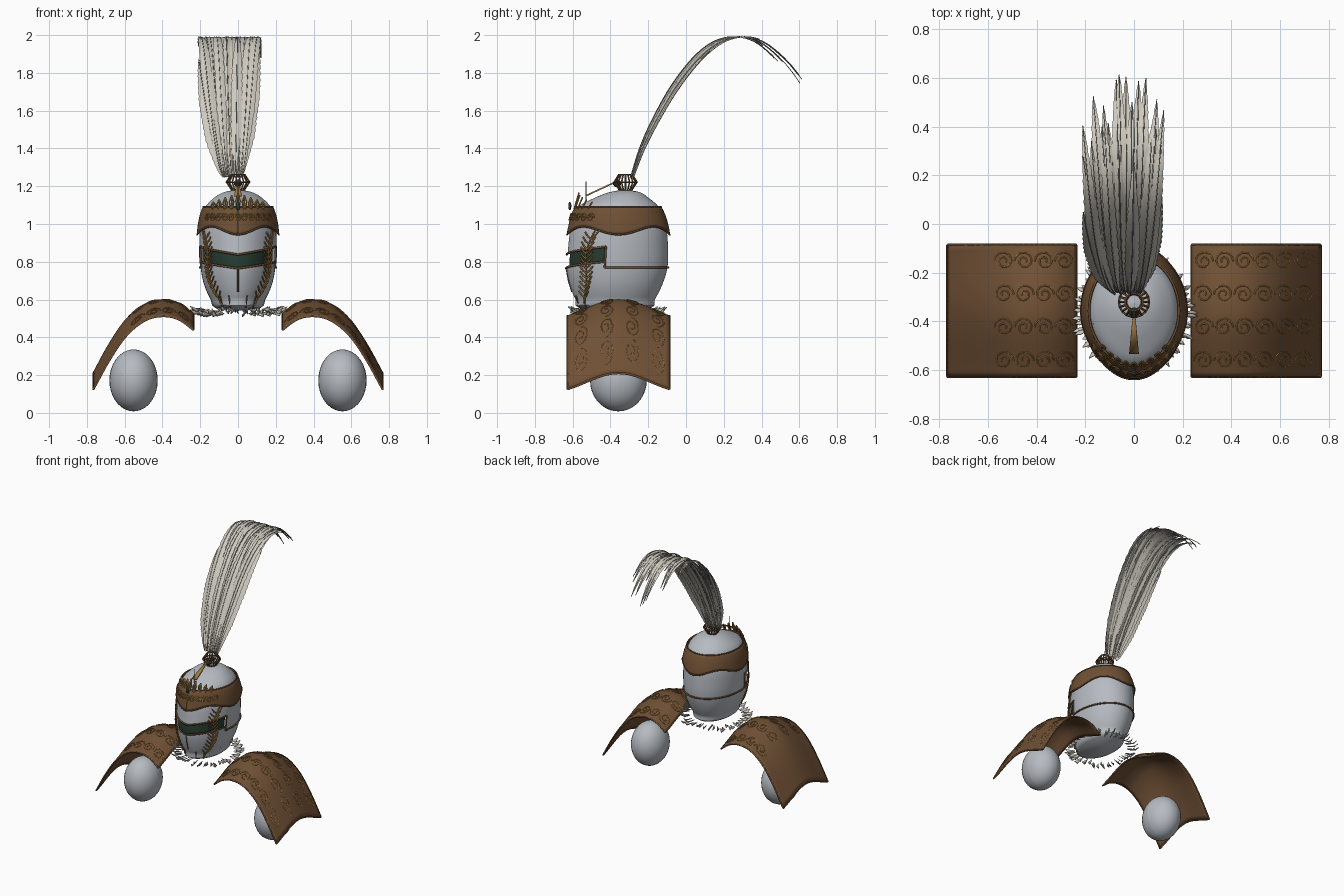
import bpy
import math
import random
from math import sin, cos, pi, radians

random.seed(4)
if "Cube" in bpy.data.objects:
    bpy.data.objects.remove(bpy.data.objects["Cube"])


def material(name, r, g, b):
    m = bpy.data.materials.new(name)
    m.use_nodes = True
    m.diffuse_color = (r, g, b, 1)
    m.node_tree.nodes["Principled BSDF"].inputs["Base Color"].default_value = (r, g, b, 1)
    return m


SILVER = material("silver", 0.47, 0.50, 0.54)
LEATHER = material("brown leather", 0.16, 0.08, 0.035)
GOLD = material("old gold", 0.36, 0.19, 0.05)
FEATHER = material("ivory feather", 0.62, 0.59, 0.52)
QUILL = material("grey quill", 0.25, 0.23, 0.20)
GREEN = material("dark green", 0.02, 0.045, 0.03)


def add(name, data, mat):
    data.materials.append(mat)
    ob = bpy.data.objects.new(name, data)
    bpy.context.collection.objects.link(ob)
    return ob


def mesh(name, verts, faces, mat):
    me = bpy.data.meshes.new(name)
    me.from_pydata(verts, [], faces)
    me.shade_smooth()
    me.set_sharp_from_angle(angle=radians(40))
    return add(name, me, mat)


def grid(name, fn, nu, nv, mat, thick=0):
    """Surface patch from fn(u, v), both running 0 to 1."""
    verts = [fn(i / nu, j / nv) for j in range(nv + 1) for i in range(nu + 1)]
    w = nu + 1
    faces = [(j * w + i, j * w + i + 1, (j + 1) * w + i + 1, (j + 1) * w + i)
             for j in range(nv) for i in range(nu)]
    ob = mesh(name, verts, faces, mat)
    if thick:
        mod = ob.modifiers.new("thickness", "SOLIDIFY")
        mod.thickness, mod.offset = thick, 0
    return ob


def tubes(name, paths, radius, mat):
    cu = bpy.data.curves.new(name, "CURVE")
    cu.dimensions = "3D"
    cu.bevel_depth, cu.bevel_resolution, cu.use_fill_caps = radius, 1, True
    for path in paths:
        sp = cu.splines.new("POLY")
        sp.points.add(len(path) - 1)
        for p, co in zip(sp.points, path):
            p.co = (*co, 1)
    return add(name, cu, mat)


def ellipsoid(name, centre, size, mat):
    def fn(u, v):
        a, b = 2 * pi * u, pi * (v - 0.5)
        unit = (cos(a) * cos(b), sin(a) * cos(b), sin(b))
        return [c + s * k for c, s, k in zip(centre, size, unit)]
    return grid(name, fn, 32, 18, mat)


def interp(table, x):
    """Smooth interpolation of rows (x, values...)."""
    n = len(table) - 1
    i = max(k for k in range(n) if k == 0 or table[k][0] <= x)
    a, b = table[i], table[i + 1]
    p, q = table[max(i - 1, 0)], table[min(i + 2, n)]
    h = b[0] - a[0]
    t = min(max((x - a[0]) / h, 0), 1)
    out = []
    for k in range(1, len(a)):
        m0 = (b[k] - p[k]) / (b[0] - p[0]) * h
        m1 = (q[k] - a[k]) / (q[0] - a[0]) * h
        d = b[k] - a[k]
        out.append(a[k] + t * m0 + t * t * (3 * d - 2 * m0 - m1) + t ** 3 * (m0 + m1 - 2 * d))
    return out


# Helmet body: height, half width, front y, back y
HELM = [(0.54, 0, -0.37, -0.37), (0.55, 0.11, -0.55, -0.20), (0.60, 0.145, -0.585, -0.165),
        (0.68, 0.18, -0.615, -0.125), (0.77, 0.198, -0.632, -0.098), (0.86, 0.204, -0.625, -0.095),
        (0.98, 0.2, -0.61, -0.105), (1.09, 0.172, -0.57, -0.145), (1.14, 0.125, -0.48, -0.20),
        (1.17, 0.07, -0.40, -0.25), (1.183, 0, -0.325, -0.325)]


def helm(t, z, off=0.0):
    rx, yf, yb = interp(HELM, z)
    rx, ry = max(rx, 0) + off, (yb - yf) / 2 + off
    return (rx * sin(t) * (1 - 0.1 * max(0, cos(t)) ** 2), (yf + yb) / 2 - ry * cos(t), z)


def patch(name, t0, t1, lo, hi, off, mat, n=32, rows=16, ease=False, thick=0):
    def fn(u, v):
        t = t0 + (t1 - t0) * u
        v = 1 - (1 - v) ** 2 if ease else v
        return helm(t, lo(t) + (hi(t) - lo(t)) * v, off)
    return grid(name, fn, n, rows, mat, thick)


SIDE = radians(76)
SEAM = 0.77


def slit_low(t): return 0.765 + 0.035 * min(1, abs(t) / SIDE)
def slit_top(t): return 0.838 + 0.042 * min(1, abs(t) / SIDE)
def band_low(t): return 0.965 - 0.021 * cos(4 * t)


patch("jaw_front", -SIDE, SIDE, lambda t: 0.54, slit_low, 0, SILVER)
patch("jaw_back", SIDE, 2 * pi - SIDE, lambda t: 0.54, lambda t: SEAM, 0, SILVER, 40)
patch("skull_front", -SIDE, SIDE, slit_top, lambda t: 1.183, 0, SILVER, 32, 24, True)
patch("skull_back", SIDE, 2 * pi - SIDE, lambda t: SEAM, lambda t: 1.183, 0, SILVER, 40, 24, True)
patch("visor_opening", -SIDE, SIDE, lambda t: slit_low(t) - 0.02, lambda t: slit_top(t) + 0.02,
      -0.014, GREEN, 32, 4)
patch("brow_band", 0, 2 * pi, band_low, lambda t: 1.09, 0.011, LEATHER, 96, 8, thick=0.008)


def around(t0, t1, z, off=0.004, n=48):
    ts = [t0 + (t1 - t0) * i / n for i in range(n + 1)]
    return [helm(t, z(t), off) for t in ts]


seam = around(SIDE, 2 * pi - SIDE, lambda t: SEAM)
sides = [[helm(s * SIDE, z, 0.004) for z in (SEAM, 0.83, slit_top(SIDE))] for s in (-1, 1)]
tubes("visor_trim", [around(-SIDE, SIDE, slit_low), around(-SIDE, SIDE, slit_top), seam] + sides,
      0.006, LEATHER)
tubes("band_trim", [around(0, 2 * pi, band_low, 0.013, 96),
                    around(0, 2 * pi, lambda t: 1.09, 0.013, 96)], 0.005, LEATHER)
tubes("jaw_ridge", [[helm(0, z, 0.002) for z in (0.64, 0.70, 0.76)]], 0.004, LEATHER)
tubes("jaw_slots", [[helm(s * a, z, 0.002) for z in (0.56, 0.59, 0.62)]
                    for s in (-1, 1) for a in (0.35, 0.7)], 0.004, LEATHER)


# Leafy gold sprigs beside the visor
sprigs = []
for s in (-1, 1):
    def stem(z):
        return s * (0.78 + 0.75 * (z - 0.6) + 0.06 * sin(20 * z))
    sprigs.append([helm(stem(0.58 + 0.024 * i), 0.58 + 0.024 * i, 0.008) for i in range(17)])
    for i in range(13):
        z = 0.61 + 0.026 * i
        for d in (-1, 1):
            sprigs.append([helm(stem(z) + d * k * 0.15, z + 0.035 * k ** 1.5, 0.008)
                           for k in (0, 0.5, 1)])
tubes("gold_sprigs", sprigs, 0.0045, GOLD)


def spiral(place, r, flip=1):
    """Scroll of 1.6 turns drawn through place(du, dv)."""
    pts = []
    for i in range(23):
        a, q = 10 * i / 22, r * (1 - 0.8 * i / 22)
        pts.append(place(flip * q * cos(a), q * sin(a)))
    return pts


# Gold scrolls and upright leaves on the front of the band
scrolls = []
for i in range(-5, 6):
    scrolls.append(spiral(lambda du, dv: helm(i * 0.19 + du * 4, 1.035 + dv, 0.018), 0.024, 1 if i % 2 else -1))
tubes("band_scrolls", scrolls, 0.003, GOLD)
leaves = []
for i in range(-4, 5):
    h = 0.085 - 0.012 * abs(i)
    x, y, z = helm(i * 0.2, 1.08, 0.014)
    for d in (-0.012, 0, 0.012):
        leaves.append([(x + d * 0.3, y, z), (x + d, y + 0.012, z + h * 0.5), (x, y + 0.025, z + h)])
tubes("band_leaves", leaves, 0.004, GOLD)

# Plume holder, its rod, needle and gems
CX, CY = 0, -0.32
holder = [(0.03, 1.175), (0.062, 1.222), (0.036, 1.262)]
slats = [[(CX + r * cos(a), CY + r * sin(a), z) for r, z in holder]
         for a in (2 * pi * i / 18 for i in range(18))]
rings = [[(CX + r * cos(a), CY + r * sin(a), z) for a in (2 * pi * i / 18 for i in range(19))]
         for r, z in holder]
tubes("plume_holder", slats + rings, 0.0045, LEATHER)
mesh("front_spine", [(-0.006, -0.38, 1.215), (0.006, -0.38, 1.215), (0.02, -0.53, 1.145), (-0.02, -0.53, 1.145)],
     [(0, 1, 2, 3)], GOLD).modifiers.new("thickness", "SOLIDIFY").thickness = 0.008
tubes("front_needle", [[(0, -0.53, 1.12), (0, -0.53, 1.225)]], 0.003, LEATHER)
ellipsoid("holder_gem", (0, -0.365, 1.215), (0.022, 0.022, 0.02), GREEN)
ellipsoid("front_gem", (0, -0.615, 1.095), (0.012, 0.008, 0.022), GREEN)

# Plume: flat serrated feathers following one arc
ARC = [(0, -0.285, 1.25), (0.11, -0.235, 1.4), (0.22, -0.165, 1.55), (0.36, -0.06, 1.73),
       (0.48, 0.06, 1.88), (0.58, 0.17, 1.965), (0.67, 0.28, 1.992), (0.75, 0.38, 1.97),
       (0.84, 0.47, 1.905), (0.92, 0.55, 1.82), (1.0, 0.62, 1.72)]


def plume_feather(i, tip_x, reach, half):
    lift = random.uniform(-0.025, 0.025)
    root_x = -0.015 + tip_x * 0.3
    bend = random.uniform(0.6, 0.85)

    def axis(u):
        y, z = interp(ARC, reach * u)
        return root_x + (tip_x - root_x) * u ** bend, y + lift * (0.35 + u), z

    def blade(u, v):
        x, y, z = axis(u)
        shape = min(1, 0.12 + 3 * u) * min(1, 2.6 * (1 - u)) ** 0.7
        notch = 0.86 if round(u * 40) % 2 else 1
        side = 2 * v - 1
        return x + side * half * shape * notch, y + 0.008 * abs(side) * shape, z - 0.004 * abs(side)
    grid(f"plume_feather_{i}", blade, 40, 4, FEATHER)
    return [axis(k / 24) for k in range(25)]


quills = []
for i in range(30):
    f = (i % 10) / 9
    row = i // 10
    tip = -0.2 + 0.33 * f + random.uniform(-0.02, 0.02)
    reach = (1.0, 0.86, 0.68)[row] - 0.35 * abs(f - 0.55) ** 1.3 + random.uniform(-0.05, 0)
    quills.append(plume_feather(i, tip, reach, random.uniform(0.026, 0.036)))
tubes("plume_quills", quills, 0.0022, QUILL)

# Collar of short feathers below the helmet
verts, faces = [], []
for i in range(64):
    a = 2 * pi * i / 64 + random.uniform(-0.04, 0.04)
    z = random.uniform(0.515, 0.55)
    reach = random.uniform(0.03, 0.065)
    n = len(verts)
    for d, r, dz in ((0, -0.02, 0), (0.035, reach * 0.6, 0.005), (0, reach, 0.015), (-0.035, reach * 0.6, -0.012)):
        verts.append(((0.205 + r) * cos(a + d), -0.36 + (0.205 + r) * sin(a + d), z + dz))
    faces.append((n, n + 1, n + 2, n + 3))
mesh("collar_feathers", verts, faces, FEATHER).modifiers.new("thickness", "SOLIDIFY").thickness = 0.004

# Shoulder plates with scrolls, and the rounded forms below them
PLATE = [(0.237, 0.525), (0.31, 0.578), (0.395, 0.597), (0.49, 0.575), (0.59, 0.495),
         (0.68, 0.365), (0.765, 0.21)]
for s, side, rows in ((1, "left", 6), (-1, "right", 4)):
    def plate(x, y, off=0.0):
        t = (y + 0.357) / 0.27
        return s * x, y, interp(PLATE, x)[0] - 0.085 * (0.5 * t * t + 0.25 * (1 - cos(pi * t))) + off

    def sheet(u, v):
        return plate(0.237 + 0.528 * u, -0.627 + 0.54 * v)
    grid(f"{side}_shoulder_plate", sheet, 32, 24, LEATHER, 0.01)
    steps = [k / 24 for k in range(25)]
    tubes(f"{side}_plate_rim", [[sheet(k, 0) for k in steps], [sheet(k, 1) for k in steps],
                                [sheet(0, k) for k in steps], [sheet(1, k) for k in steps]], 0.006, LEATHER)
    curls = []
    for row in range(rows):
        for col in range(4):
            cx, cy = 0.285 + 0.083 * row, -0.56 + 0.136 * col
            curls.append(spiral(lambda du, dv: plate(cx + du, cy + dv, 0.007), 0.04, 1 if col % 2 else -1))
    tubes(f"{side}_plate_scrolls", curls, 0.003, GOLD)
    ellipsoid(f"{side}_shoulder_form", (s * 0.553, -0.358, 0.172), (0.128, 0.15, 0.164), SILVER)
